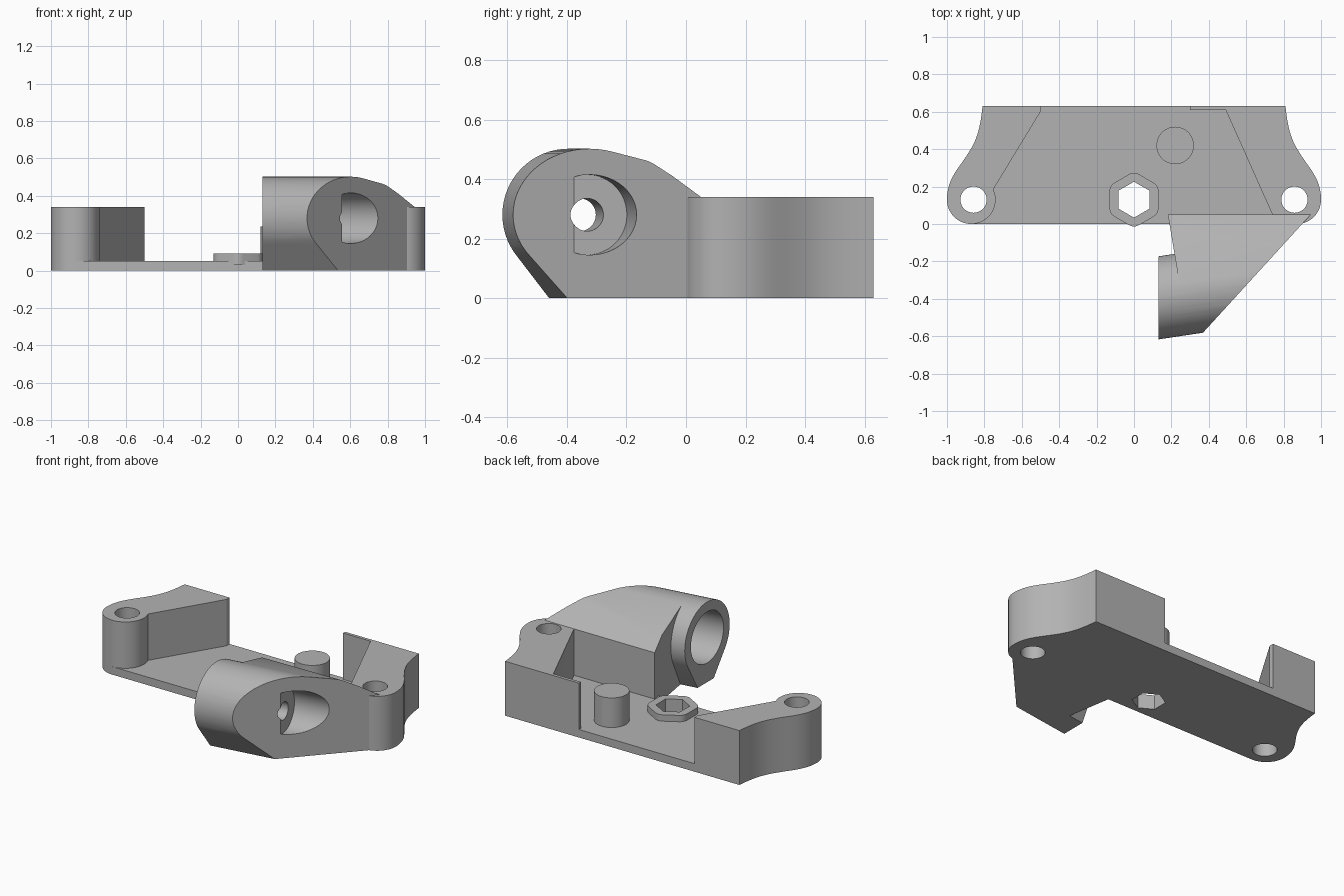
import bpy, bmesh, math
from mathutils import Vector, Matrix
from mathutils.geometry import interpolate_bezier

if "Cube" in bpy.data.objects:
    bpy.data.objects.remove(bpy.data.objects["Cube"])

grey = bpy.data.materials.new("plain grey")
grey.use_nodes = True
grey.diffuse_color = (0.45, 0.45, 0.45, 1)
grey.node_tree.nodes["Principled BSDF"].inputs["Base Color"].default_value = (0.45, 0.45, 0.45, 1)


def finish(name, bm):
    bmesh.ops.recalc_face_normals(bm, faces=bm.faces)
    mesh = bpy.data.meshes.new(name)
    bm.to_mesh(mesh)
    bm.free()
    mesh.materials.append(grey)
    obj = bpy.data.objects.new(name, mesh)
    bpy.context.collection.objects.link(obj)
    return obj


def prism(name, outline, z0, z1):
    bm = bmesh.new()
    face = bm.faces.new([bm.verts.new((x, y, z0)) for x, y in outline])
    top = bmesh.ops.extrude_face_region(bm, geom=[face])
    verts = [v for v in top["geom"] if isinstance(v, bmesh.types.BMVert)]
    bmesh.ops.translate(bm, verts=verts, vec=(0, 0, z1 - z0))
    return finish(name, bm)


def hull(name, points, cut=None):
    bm = bmesh.new()
    for p in points:
        bm.verts.new(p)
    out = bmesh.ops.convex_hull(bm, input=bm.verts)
    loose = [v for v in bm.verts if not v.link_faces]
    bmesh.ops.delete(bm, geom=loose, context="VERTS")
    if cut:
        res = bmesh.ops.bisect_plane(bm, geom=bm.verts[:] + bm.edges[:] + bm.faces[:],
                                     plane_co=cut[0], plane_no=cut[1], clear_outer=True)
        edges = [e for e in res["geom_cut"] if isinstance(e, bmesh.types.BMEdge)]
        bmesh.ops.holes_fill(bm, edges=edges, sides=0)
    bmesh.ops.dissolve_limit(bm, angle_limit=0.01, verts=bm.verts, edges=bm.edges)
    return finish(name, bm)


def circle(cx, cy, r, a0=0, a1=360, n=48):
    steps = [math.radians(a0 + (a1 - a0) * i / n) for i in range(n + 1)]
    pts = [(cx + r * math.cos(a), cy + r * math.sin(a)) for a in steps]
    return pts[:-1] if abs(a1 - a0) == 360 else pts


def boolean(obj, cutter, operation="DIFFERENCE"):
    mod = obj.modifiers.new("cut", "BOOLEAN")
    mod.operation, mod.object, mod.solver = operation, cutter, "EXACT"
    bpy.context.view_layer.objects.active = obj
    bpy.ops.object.modifier_apply(modifier=mod.name)


def mirror(pts):
    return [(-x, y) for x, y in pts]


# Wavy end outline, from the back corner round to the front edge
def curve(*p):
    return [tuple(v) for v in interpolate_bezier(*[Vector(q) for q in p], 12)]


side = curve((0.81, 0.63), (0.825, 0.48), (0.85, 0.435), (0.895, 0.365))
side += curve((0.895, 0.365), (0.94, 0.295), (1, 0.24), (1, 0.13))[1:]
corner = circle(0.87, 0.13, 0.13, 0, -90, 16)[1:]
end = side + corner

# Base plate and the two end blocks
plate = prism("base_plate", end + mirror(end)[::-1], 0, 0.05)
round_end = side + circle(0.87, 0.13, 0.13, 0, -205, 40)[1:]
right_block = prism("right_end_block", mirror(round_end + [(0.5, 0.6), (0.5, 0.63)]), 0, 0.34)
left_block = prism("left_end_block", end + [(0.74, 0), (0.74, 0.05), (0.49, 0.61),
                                            (0.3, 0.61), (0.3, 0.63)], 0, 0.34)

# Locating pin and rounded hexagonal boss
pin = prism("locating_pin", circle(0.22, 0.42, 0.1), 0.03, 0.235)
boss_outline = []
for k in range(6):
    a = 30 + 60 * k
    c = math.radians(a)
    boss_outline += circle(0.09 * math.cos(c), 0.13 + 0.09 * math.sin(c), 0.053, a - 30, a + 30, 6)
boss = prism("hex_boss", boss_outline, 0.03, 0.09)

# Slanted barrel: its axis runs along (1, 0.15)
AXIS_Y, AXIS_Z, START, SLOPE = -0.395, 0.28, 0.13, 0.15
ring = [(y, z) for y, z in circle(AXIS_Y, AXIS_Z, 0.222, n=64)]
foot = [(-0.46, 0), (-0.30, 0)]


def along(y, z, t):
    return (START + t, y + SLOPE * t, z)


diagonal = ((0.37, -0.58, 0), Vector((0.57, -0.52, 0)).normalized())
barrel = hull("barrel", [along(y, z, t) for y, z in ring + foot for t in (0, 0.5)], diagonal)

# Arm joining the barrel to the plate, trimmed by the diagonal face
arm_points = []
for y, z in ring + foot:
    arm_points += [along(y, z, (0.06 - 0.166 * y) / 1.025), along(y, z, 0.95)]
for y, z in [(0.05, 0), (0.05, 0.34), (-0.01, 0.34), (-0.045, 0.41)]:
    arm_points += [(0.19 - 0.166 * y, y, z), (1.1, y, z)]
arm = hull("socket_arm", arm_points, diagonal)
boolean(arm, barrel, "UNION")
bpy.data.objects.remove(barrel)


# Bores through the arm: wide socket, narrow passage, wide recess
def bore(r, x0, x1):
    cutter = prism("bore_cutter", circle(0, 0, r), 0, (x1 - x0) * math.hypot(1, SLOPE))
    direction = Vector((1, SLOPE, 0))
    place = Matrix.Translation((x0, AXIS_Y + SLOPE * (x0 - START), AXIS_Z))
    cutter.data.transform(place @ direction.to_track_quat("Z", "Y").to_matrix().to_4x4())
    boolean(arm, cutter)
    bpy.data.objects.remove(cutter)


bore(0.16, -0.2, 0.38)
bore(0.055, 0.3, 0.6)
bore(0.135, 0.55, 1.2)

# Screw holes and the hexagonal hole
for outline, targets in [(circle(0.858, 0.13, 0.07), (plate, left_block)),
                         (circle(-0.858, 0.13, 0.07), (plate, right_block)),
                         (circle(0, 0.13, 0.096, 30, 390, 6), (plate, boss))]:
    cutter = prism("hole_cutter", outline, -0.2, 0.6)
    for target in targets:
        boolean(target, cutter)
    bpy.data.objects.remove(cutter)

# Smooth curved walls, crisp edges
bpy.ops.object.select_all(action="DESELECT")
for obj in (plate, right_block, left_block, pin, boss, arm):
    obj.select_set(True)
bpy.context.view_layer.objects.active = plate
bpy.ops.object.shade_smooth_by_angle(angle=math.radians(25))
